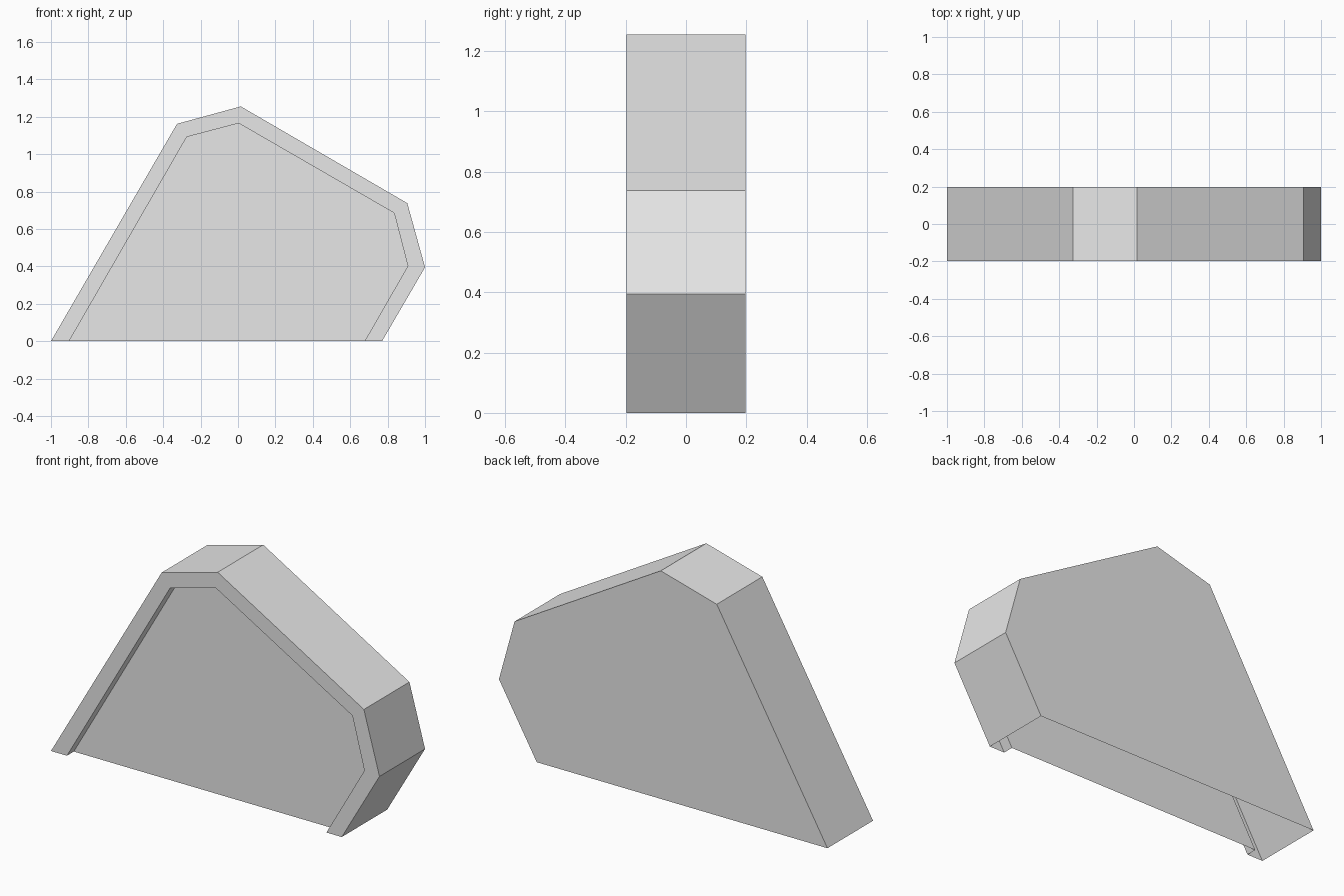
import bpy
import bmesh

cube = bpy.data.objects.get("Cube")
if cube:
    bpy.data.objects.remove(cube, do_unlink=True)

# Plain grey material
grey = bpy.data.materials.new("light_grey")
grey.use_nodes = True
colour = (0.8, 0.8, 0.8, 1)
grey.diffuse_color = colour
grey.node_tree.nodes["Principled BSDF"].inputs["Base Color"].default_value = colour

# Profiles (x, z), from the left foot over the top to the right foot
outer = [(-1, 0), (-0.326, 1.162), (0.015, 1.255), (0.905, 0.738), (1, 0.395), (0.77, 0)]
inner = [(-0.903, 0), (-0.274, 1.092), (0.004, 1.165), (0.835, 0.685), (0.908, 0.402), (0.677, 0)]
half_depth = 0.198
recess = 0.06

bm = bmesh.new()


def ring(profile, y):
    return [bm.verts.new((x, y, z)) for x, z in profile]


def strip(a, b):
    # Open band between two rings; the underside stays open
    for i in range(len(a) - 1):
        bm.faces.new((a[i], a[i + 1], b[i + 1], b[i]))


plate = ring(inner, -half_depth + recess)
rim_inner = ring(inner, -half_depth)
rim_outer = ring(outer, -half_depth)
back = ring(outer, half_depth)

# Recessed front panel, recess walls, rim, outer walls and back panel
bm.faces.new(plate[::-1])
strip(plate, rim_inner)
strip(rim_inner, rim_outer)
strip(rim_outer, back)
bm.faces.new(back)

mesh = bpy.data.meshes.new("hollow_cover")
bm.to_mesh(mesh)
bm.free()
mesh.materials.append(grey)
cover = bpy.data.objects.new("hollow_cover", mesh)
bpy.context.collection.objects.link(cover)
